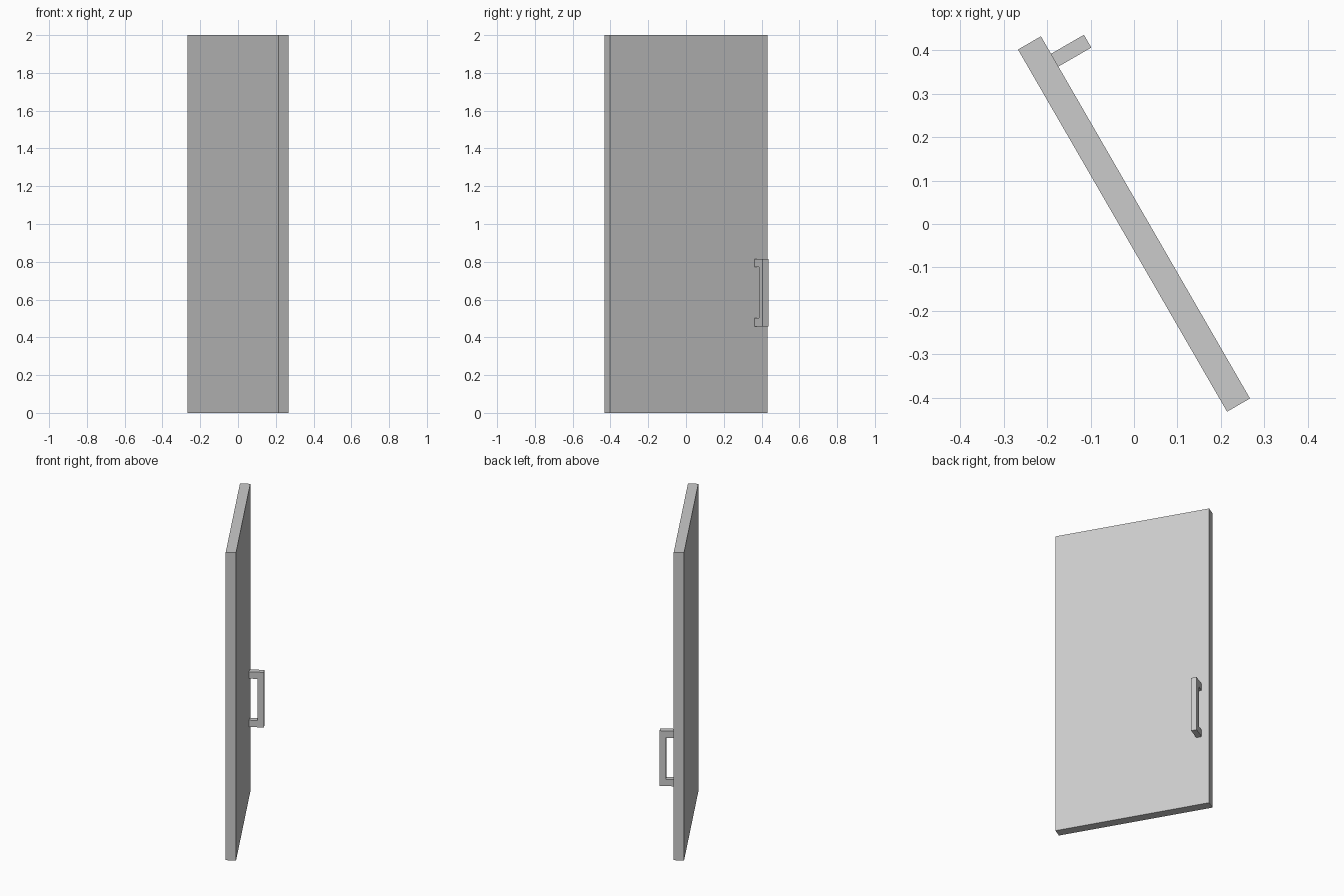
import bpy, bmesh
from math import radians
from mathutils import Matrix

if "Cube" in bpy.data.objects:
    bpy.data.objects.remove(bpy.data.objects["Cube"])

TURN = Matrix.Rotation(radians(-60), 4, 'Z')


def extrude_profile(name, profile, x0, x1):
    """Extrude a (y, z) outline from x0 to x1, then swing it to the open-door angle."""
    bm = bmesh.new()
    face = bm.faces.new([bm.verts.new((x0, y, z)) for y, z in profile])
    ext = bmesh.ops.extrude_face_region(bm, geom=[face])
    moved = [g for g in ext["geom"] if isinstance(g, bmesh.types.BMVert)]
    bmesh.ops.translate(bm, verts=moved, vec=(x1 - x0, 0, 0))
    bmesh.ops.recalc_face_normals(bm, faces=bm.faces)
    bm.transform(TURN)
    mesh = bpy.data.meshes.new(name)
    bm.to_mesh(mesh)
    bm.free()
    obj = bpy.data.objects.new(name, mesh)
    bpy.context.collection.objects.link(obj)
    return obj


# Door slab
W, T = 0.963, 0.061
extrude_profile("door_panel", [(-T/2, 0), (T/2, 0), (T/2, 2), (-T/2, 2)], -W/2, W/2)

# C-shaped pull handle, standing on one face of the slab
base, inner, outer = T/2, 0.08, 0.118
low, high, leg = 0.458, 0.816, 0.044
extrude_profile("pull_handle", [
    (base, low), (outer, low), (outer, high), (base, high),
    (base, high - leg), (inner, high - leg), (inner, low + leg), (base, low + leg),
], -0.435, -0.401)
